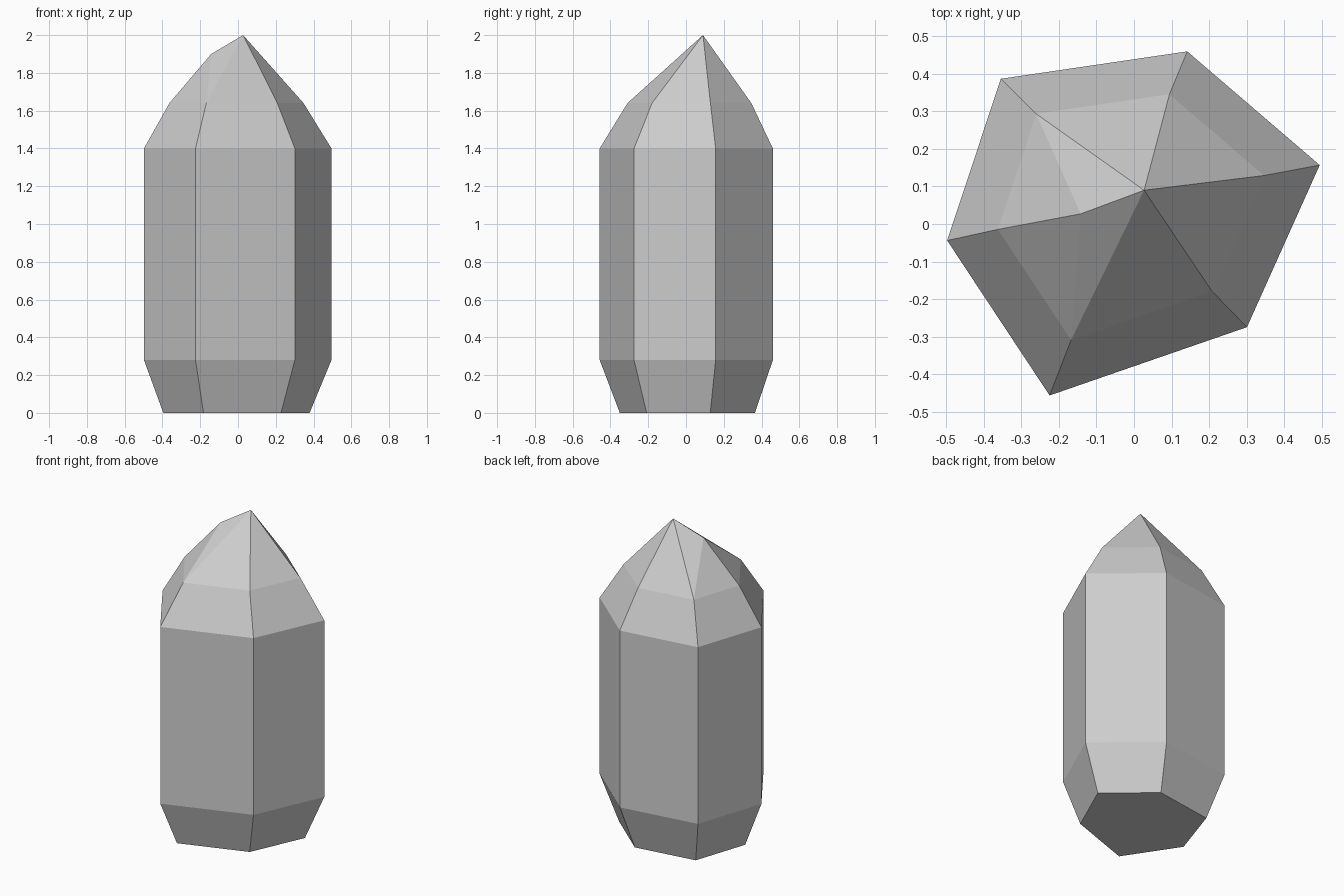
import bpy
import bmesh

cube = bpy.data.objects.get("Cube")
if cube:
    bpy.data.objects.remove(cube, do_unlink=True)

# Uneven six-sided plan of the crystal shaft, counterclockwise from the right
PLAN = [(0.495, 0.157), (0.142, 0.46), (-0.355, 0.387),
        (-0.498, -0.044), (-0.225, -0.457), (0.301, -0.275)]

# Height, scale and sideways shift of each ring: base, lower shaft, upper shaft, shoulder
RINGS = [(0.0, 0.78, -0.007, 0.006), (0.28, 1.0, 0, 0),
         (1.4, 1.0, 0, 0), (1.64, 0.715, -0.007, 0.017)]

stone = bpy.data.materials.new("stone_grey")
stone.use_nodes = True
grey = (0.62, 0.62, 0.62, 1.0)
stone.diffuse_color = grey
stone.node_tree.nodes["Principled BSDF"].inputs["Base Color"].default_value = grey

bm = bmesh.new()
rings = [[bm.verts.new((x * s + dx, y * s + dy, z)) for x, y in PLAN]
         for z, s, dx, dy in RINGS]
sides = len(PLAN)

# Base and bands of flat facets
bm.faces.new(rings[0][::-1])
for low, high in zip(rings, rings[1:]):
    for i in range(sides):
        j = (i + 1) % sides
        bm.faces.new((low[i], low[j], high[j], high[i]))

# Off-centre point, with one ridge broken by a knuckle
apex = bm.verts.new((0.027, 0.09, 2.0))
knuckle = bm.verts.new((-0.142, 0.027, 1.9))
ridge = 3
shoulder = rings[-1]
for i in range(sides):
    j = (i + 1) % sides
    a, b = shoulder[i], shoulder[j]
    if j == ridge:
        bm.faces.new((a, b, knuckle))
        bm.faces.new((a, knuckle, apex))
    elif i == ridge:
        bm.faces.new((a, b, knuckle))
        bm.faces.new((knuckle, b, apex))
    else:
        bm.faces.new((a, b, apex))

bmesh.ops.recalc_face_normals(bm, faces=bm.faces)
mesh = bpy.data.meshes.new("crystal")
bm.to_mesh(mesh)
bm.free()
mesh.materials.append(stone)
bpy.context.collection.objects.link(bpy.data.objects.new("crystal", mesh))
